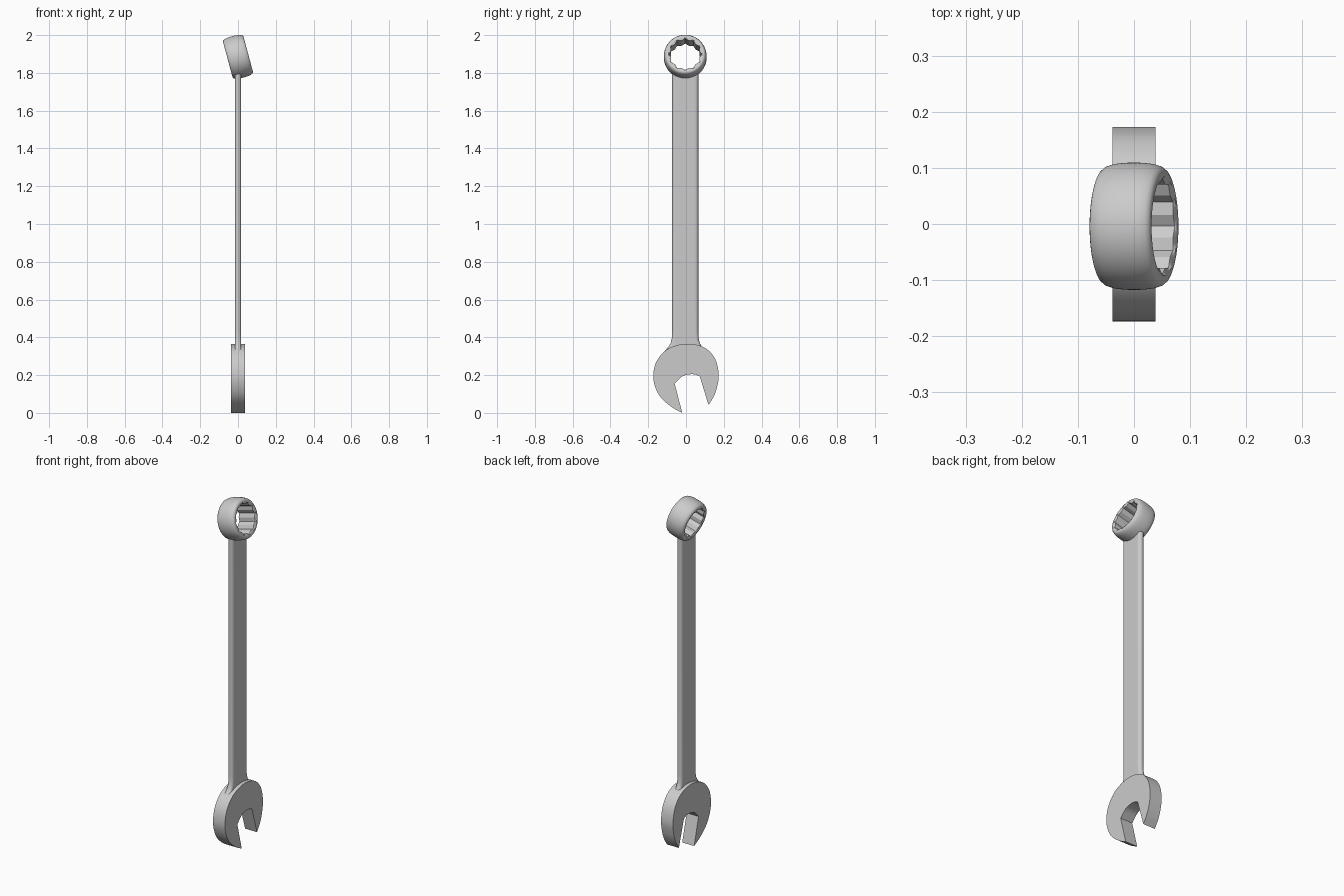
import bpy, bmesh
from math import sin, cos, pi, radians, sqrt
from mathutils import Vector

if "Cube" in bpy.data.objects:
    bpy.data.objects.remove(bpy.data.objects["Cube"])

CY, CZ = -0.004, 1.885      # ring centre
TILT = radians(15)


def finish(name, bm):
    bmesh.ops.recalc_face_normals(bm, faces=bm.faces)
    mesh = bpy.data.meshes.new(name)
    bm.to_mesh(mesh)
    bm.free()
    ob = bpy.data.objects.new(name, mesh)
    bpy.context.collection.objects.link(ob)
    bpy.ops.object.select_all(action='DESELECT')
    ob.select_set(True)
    bpy.context.view_layer.objects.active = ob
    bpy.ops.object.shade_smooth_by_angle(angle=radians(29))
    return ob


def bridge(bm, loops, close_ends=False):
    pairs = list(zip(loops, loops[1:]))
    if close_ends:
        pairs.append((loops[-1], loops[0]))
    for a, b in pairs:
        for i in range(len(a)):
            j = (i + 1) % len(a)
            bm.faces.new((a[i], a[j], b[j], b[i]))


def spline(pts, steps=6):
    """Catmull-Rom curve through the points."""
    p = [Vector(q) for q in pts]
    p = [2 * p[0] - p[1]] + p + [2 * p[-1] - p[-2]]
    out = []
    for a, b, c, d in zip(p, p[1:], p[2:], p[3:]):
        for k in range(steps):
            t = k / steps
            out.append(0.5 * (2 * b + (c - a) * t + (2 * a - 5 * b + 4 * c - d) * t**2
                              + (3 * b - a - 3 * c + d) * t**3))
    return out + [p[-2]]


# open-ended jaw: flat plate with a 15 degree offset mouth
outer = spline([(-.02, 0), (-.074, .03), (-.132, .08), (-.164, .14), (-.173, .205),
                (-.153, .278), (-.095, .339), (0, .366), (.095, .347), (.153, .288),
                (.173, .205), (.164, .135), (.146, .085), (.119, .042)])
mouth = spline([(.073, .193), (.048, .203), (.018, .204), (-.02, .193), (-.06, .155)])
bm = bmesh.new()
sides = [[bm.verts.new((x, p.x, p.y)) for p in outer + mouth] for x in (-.038, .038)]
bridge(bm, sides)
for s in sides:
    bm.faces.new(s)
finish("open_jaw", bm)

# handle: rounded-edge bar, flared at the jaw, cupped to meet the ring
T = .017
bm = bmesh.new()
loops = []
for z, h in [(.31, .125), (.335, .102), (.352, .087), (.37, .077), (.395, .071),
             (.43, .069), (1.75, .069), (None, .07)]:
    f = h - T
    half = [(T, -f + 2 * f * i / 12) for i in range(12)]
    half += [(T * cos(a), f + T * sin(a)) for a in [pi * k / 10 for k in range(10)]]
    section = half + [(-x, -y) for x, y in half]
    loops.append([bm.verts.new((x, y + CY, z if z else
                                CZ - cos(TILT) * sqrt(.098**2 - y * y) + x * .26))
                  for x, y in section])
bridge(bm, loops)
finish("handle", bm)

# ring end: tilted barrel with a twelve-point bore
N, R = 96, .086
edge = [(.056, .088), (.056, .097), (.054, .102), (.048, .107), (.035, .111), (.018, .113)]
profile = edge + [(0, .1135)] + [(-u, r) for u, r in reversed(edge)] + [(-.052, 0), (.052, 0)]
bm = bmesh.new()
loops = []
for u, r in profile:
    ring = []
    for i in range(N):
        a = 2 * pi * i / N
        off = a % (pi / 6)
        off = min(off, pi / 6 - off)
        rad = r or R * cos(pi / 6) / cos(pi / 6 - off)
        y, v = rad * sin(a), rad * cos(a)
        ring.append(bm.verts.new((u * cos(TILT) - v * sin(TILT), y + CY,
                                  CZ + u * sin(TILT) + v * cos(TILT))))
    loops.append(ring)
bridge(bm, loops, True)
finish("ring_end", bm)
